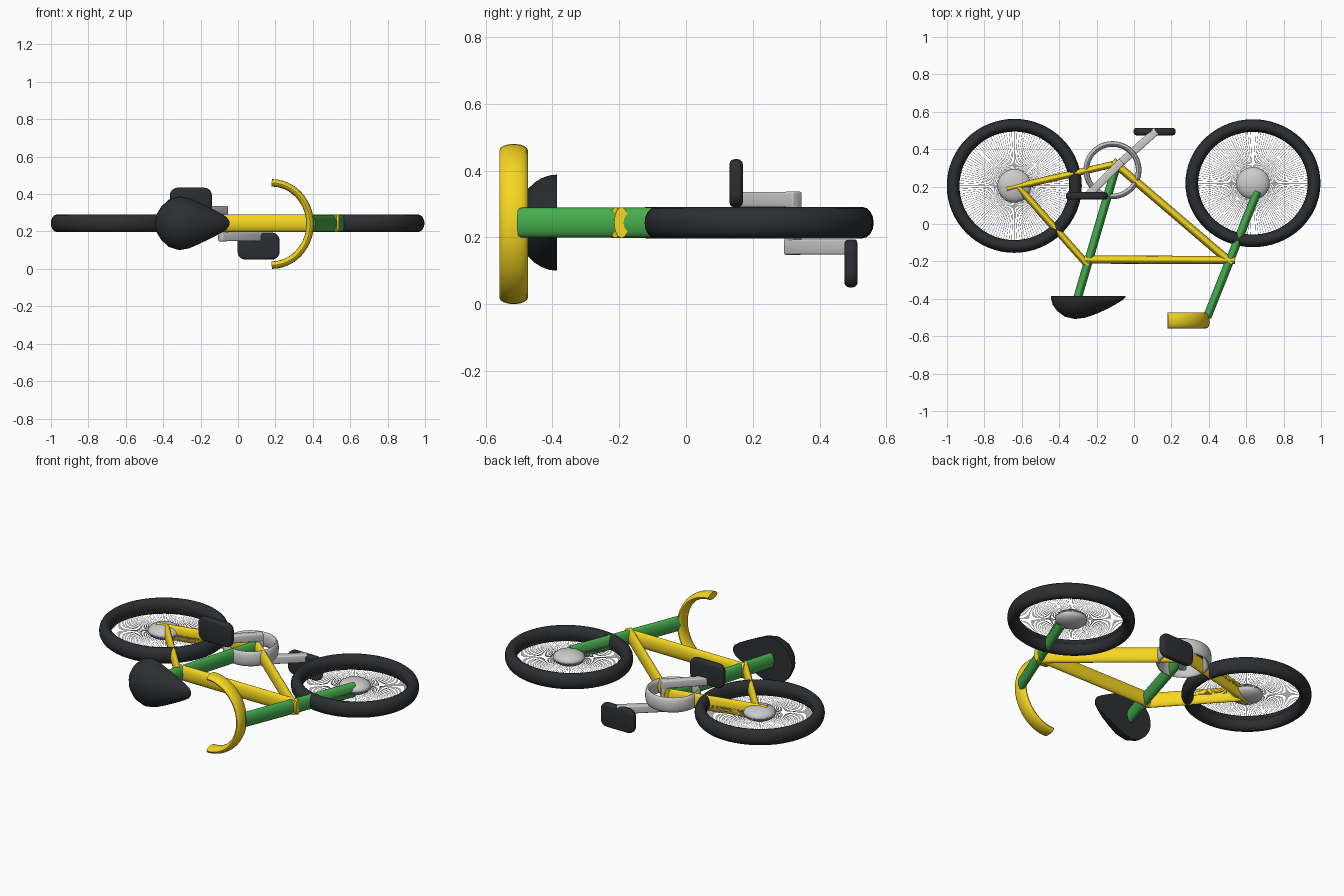
import bpy, bmesh, math
from mathutils import Vector, Matrix

if "Cube" in bpy.data.objects:
    bpy.data.objects.remove(bpy.data.objects["Cube"])

ZC = 0.244  # middle plane of the bicycle lying on its side
Z, Y = Vector((0, 0, 1)), Vector((0, 1, 0))


def material(name, rgb):
    m = bpy.data.materials.new(name)
    m.diffuse_color = (*rgb, 1)
    m.use_nodes = True
    m.node_tree.nodes["Principled BSDF"].inputs["Base Color"].default_value = m.diffuse_color
    return m


YELLOW = material("yellow_paint", (0.93, 0.68, 0.015))
GREEN = material("green_paint", (0.06, 0.42, 0.075))
DARK = material("dark_rubber", (0.025, 0.028, 0.032))


def finish(name, bm, mat=None, angle=40):
    bmesh.ops.recalc_face_normals(bm, faces=bm.faces)
    me = bpy.data.meshes.new(name)
    bm.to_mesh(me)
    bm.free()
    ob = bpy.data.objects.new(name, me)
    bpy.context.collection.objects.link(ob)
    if mat:
        me.materials.append(mat)
    bpy.ops.object.select_all(action='DESELECT')
    ob.select_set(True)
    bpy.context.view_layer.objects.active = ob
    bpy.ops.object.shade_smooth_by_angle(angle=math.radians(angle))
    return ob


def skin(bm, rings, closed=False):
    """Join equal rings of points with quads and cap the open ends."""
    loops = [[bm.verts.new(p) for p in r] for r in rings]
    n = len(loops[0])
    pairs = list(zip(loops, loops[1:])) + ([(loops[-1], loops[0])] if closed else [])
    for a, b in pairs:
        for i in range(n):
            j = (i + 1) % n
            bm.faces.new((a[i], a[j], b[j], b[i]))
    if not closed:
        bm.faces.new(loops[0])
        bm.faces.new(loops[-1])


def sweep(name, path, normal, w, h, mat=None, closed=False, sides=16):
    """Sweep an ellipse (w in the path plane, h along the normal) on a flat path."""
    pts = [Vector(p) for p in path]
    n, rings = len(pts), []
    for i, p in enumerate(pts):
        a = pts[(i - 1) % n] if closed or i > 0 else p
        b = pts[(i + 1) % n] if closed or i < n - 1 else p
        side = (b - a).normalized().cross(normal)
        rings.append([p + side * (w * math.cos(t)) + normal * (h * math.sin(t))
                      for t in (math.tau * k / sides for k in range(sides))])
    bm = bmesh.new()
    skin(bm, rings, closed)
    return finish(name, bm, mat)


def circle(x, y, rx, ry, n=64):
    return [(x + rx * math.cos(math.tau * i / n), y + ry * math.sin(math.tau * i / n), ZC)
            for i in range(n)]


def tube(name, a, b, mat, w=0.022, h=0.046):
    sweep(name, [(*a, ZC), (*b, ZC)], Z, w, h, mat, sides=24)


def box(name, centre, size, angle=0, mat=None, bevel=0.006, corner=0):
    bm = bmesh.new()
    bmesh.ops.create_cube(bm, size=1)
    bmesh.ops.scale(bm, vec=size, verts=bm.verts)
    if corner:  # round the corners seen along y
        edges = [e for e in bm.edges if abs((e.verts[0].co - e.verts[1].co).y) > 1e-4]
        bmesh.ops.bevel(bm, geom=edges, offset=corner, segments=5, profile=0.5, affect='EDGES')
    sharp = [e for e in bm.edges if e.calc_face_angle(0) > 0.8]
    bmesh.ops.bevel(bm, geom=sharp, offset=bevel, segments=3, profile=0.5, affect='EDGES')
    bmesh.ops.transform(bm, verts=bm.verts,
                        matrix=Matrix.Translation(centre) @ Matrix.Rotation(angle, 4, 'Z'))
    return finish(name, bm, mat)


# Wheels: tyre, hair-thin radial spokes and domed hub
for label, x, y, ry in (("rear", -0.64, 0.204, 0.358), ("front", 0.636, 0.218, 0.342)):
    sweep(label + "_tyre", circle(x, y, 0.327, ry - 0.034), Z, 0.034, 0.047, DARK, True)
    bm = bmesh.new()
    r = 0.0008
    for p in circle(x, y, 0.30, ry - 0.06, 128):
        hub, rim = Vector((x, y, ZC)), Vector(p)
        side = (rim - hub).normalized().cross(Z) * r
        skin(bm, [[c + side, c + Z * r, c - side, c - Z * r]
                  for c in (hub.lerp(rim, 0.2), rim)])
    finish(label + "_spokes", bm)
    bm = bmesh.new()
    bmesh.ops.create_uvsphere(bm, u_segments=32, v_segments=16, radius=1)
    bmesh.ops.scale(bm, vec=(0.09, 0.09 * ry / 0.358, 0.041), verts=bm.verts)
    bmesh.ops.translate(bm, vec=(x, y, ZC), verts=bm.verts)
    finish(label + "_hub", bm)

# Frame tubes, seat post and fork
tube("chain_stay", (-0.68, 0.188), (-0.08, 0.326), YELLOW, 0.018)
tube("seat_stay", (-0.62, 0.20), (-0.245, -0.222), YELLOW, 0.019)
tube("top_tube", (-0.265, -0.19), (0.54, -0.193), YELLOW)
tube("down_tube", (-0.115, 0.335), (0.525, -0.212), YELLOW)
tube("seat_post", (-0.09, 0.325), (-0.303, -0.40), GREEN, 0.023, 0.045)
tube("fork", (0.66, 0.175), (0.391, -0.498), GREEN, 0.023, 0.045)

# Curved handlebar
arc = [(0.18 + 0.205 * math.cos(t), -0.516, 0.24 + 0.22 * math.sin(t))
       for t in (math.pi * (i / 24 - 0.5) for i in range(25))]
sweep("handlebar", arc, Y, 0.02, 0.043, YELLOW)

# Saddle: half-round sections along x (x, half width, depth)
sections = [(-0.444, 0.012, 0.012), (-0.435, 0.048, 0.045), (-0.41, 0.09, 0.08),
            (-0.37, 0.126, 0.110), (-0.315, 0.144, 0.122), (-0.26, 0.134, 0.115),
            (-0.20, 0.107, 0.094), (-0.14, 0.078, 0.067), (-0.09, 0.052, 0.039),
            (-0.06, 0.032, 0.02), (-0.046, 0.01, 0.006)]
bm = bmesh.new()
skin(bm, [[(x, -0.386 - d * math.sin(math.pi * k / 16), ZC - w * math.cos(math.pi * k / 16))
           for k in range(17)] for x, w, d in sections])
finish("saddle", bm, DARK, 50)

# Chainring and crank axle
sweep("chainring", circle(-0.115, 0.288, 0.14, 0.14, 48), Z, 0.015, 0.045, None, True)
box("crank_axle", (-0.08, 0.32, 0.242), (0.04, 0.04, 0.19), math.radians(45))

# Crank arms and pedals, one on each side
for label, end, arm_z, pedal, pedal_z in (
        ("upper", (-0.235, 0.165), 0.313, (-0.252, 0.150), 0.362),
        ("lower", (0.105, 0.485), 0.171, (0.11, 0.494), 0.122)):
    a, b = Vector((-0.08, 0.32)), Vector(end)
    d, m = b - a, (a + b) / 2
    box(label + "_crank_arm", (m.x, m.y, arm_z), (d.length + 0.04, 0.042, 0.046),
        math.atan2(d.y, d.x))
    box(label + "_pedal", (*pedal, pedal_z), (0.224, 0.04, 0.144), 0, DARK, 0.015, 0.04)
